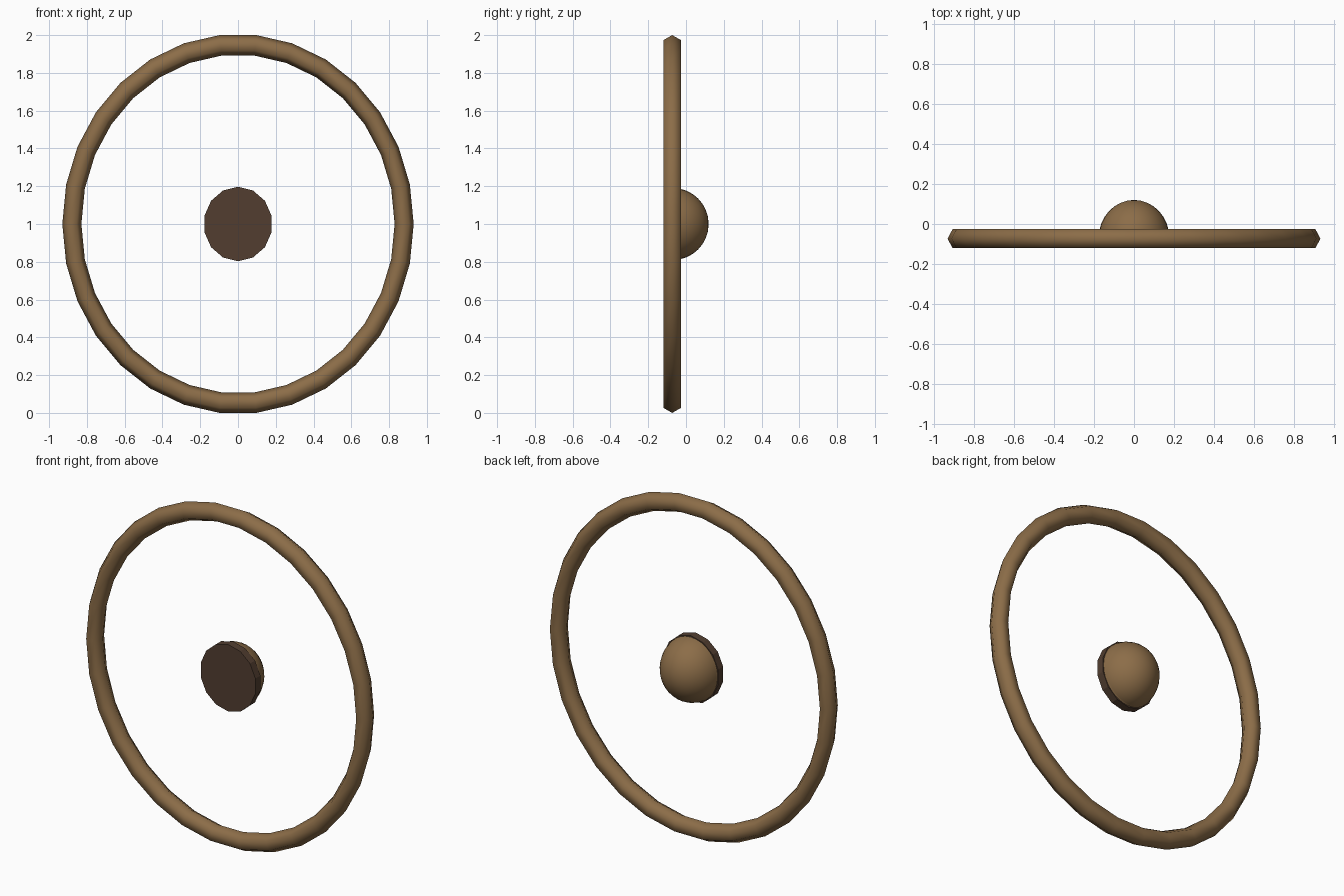
import bpy, bmesh, math
from mathutils import Matrix

if "Cube" in bpy.data.objects:
    bpy.data.objects.remove(bpy.data.objects["Cube"])

SQUASH = 0.925          # everything is slightly narrower in x than in z
RING_Y = -0.073


def material(name, rgb):
    m = bpy.data.materials.new(name)
    m.diffuse_color = (*rgb, 1)
    m.use_nodes = True
    m.node_tree.nodes["Principled BSDF"].inputs["Base Color"].default_value = m.diffuse_color
    return m


wood = material("warm_brown", (0.262, 0.153, 0.065))
dark = material("dark_brown", (0.084, 0.048, 0.030))


def add_object(name, bm, mat, smooth):
    bmesh.ops.recalc_face_normals(bm, faces=bm.faces)
    for f in bm.faces:
        f.smooth = smooth
    me = bpy.data.meshes.new(name)
    bm.to_mesh(me)
    bm.free()
    me.materials.append(mat)
    ob = bpy.data.objects.new(name, me)
    bpy.context.collection.objects.link(ob)
    return ob


# Outer ring: hexagonal section swept round 30 steps
SEG, SIDES, MINOR = 30, 6, 0.0545
MAJOR = 1 / math.cos(math.radians(6)) - MINOR
bm = bmesh.new()
loops = []
for i in range(SEG):
    a = 2 * math.pi * i / SEG
    loop = []
    for j in range(SIDES):
        t = 2 * math.pi * j / SIDES
        r = MAJOR + MINOR * math.cos(t)
        loop.append(bm.verts.new((SQUASH * r * math.cos(a),
                                  RING_Y + MINOR * math.sin(t),
                                  1 + r * math.sin(a))))
    loops.append(loop)
for i in range(SEG):
    p, q = loops[i], loops[(i + 1) % SEG]
    for j in range(SIDES):
        k = (j + 1) % SIDES
        bm.faces.new((p[j], q[j], q[k], p[k]))
add_object("outer_ring", bm, wood, True)

# Hub dome: half sphere bulging backwards
bm = bmesh.new()
bmesh.ops.create_uvsphere(bm, u_segments=32, v_segments=16, radius=0.191)
bmesh.ops.bisect_plane(bm, geom=bm.verts[:] + bm.edges[:] + bm.faces[:],
                       plane_co=(0, 0, 0), plane_no=(0, 0, 1), clear_inner=True)
place = (Matrix.Translation((0, -0.071, 1))
         @ Matrix.Diagonal((SQUASH, 1, 1, 1))
         @ Matrix.Rotation(-math.pi / 2, 4, 'X'))
bm.transform(place)
add_object("hub_dome", bm, wood, True)

# Hub plate: 14-sided disc closing the front of the dome, point at the top
bm = bmesh.new()
N, R = 14, 0.197
front, back = [
    [bm.verts.new((SQUASH * R * math.sin(2 * math.pi * i / N), y,
                   1 + R * math.cos(2 * math.pi * i / N))) for i in range(N)]
    for y in (-0.092, -0.045)]
bm.faces.new(front)
bm.faces.new(back)
for i in range(N):
    k = (i + 1) % N
    bm.faces.new((front[i], front[k], back[k], back[i]))
add_object("hub_plate", bm, dark, False)
